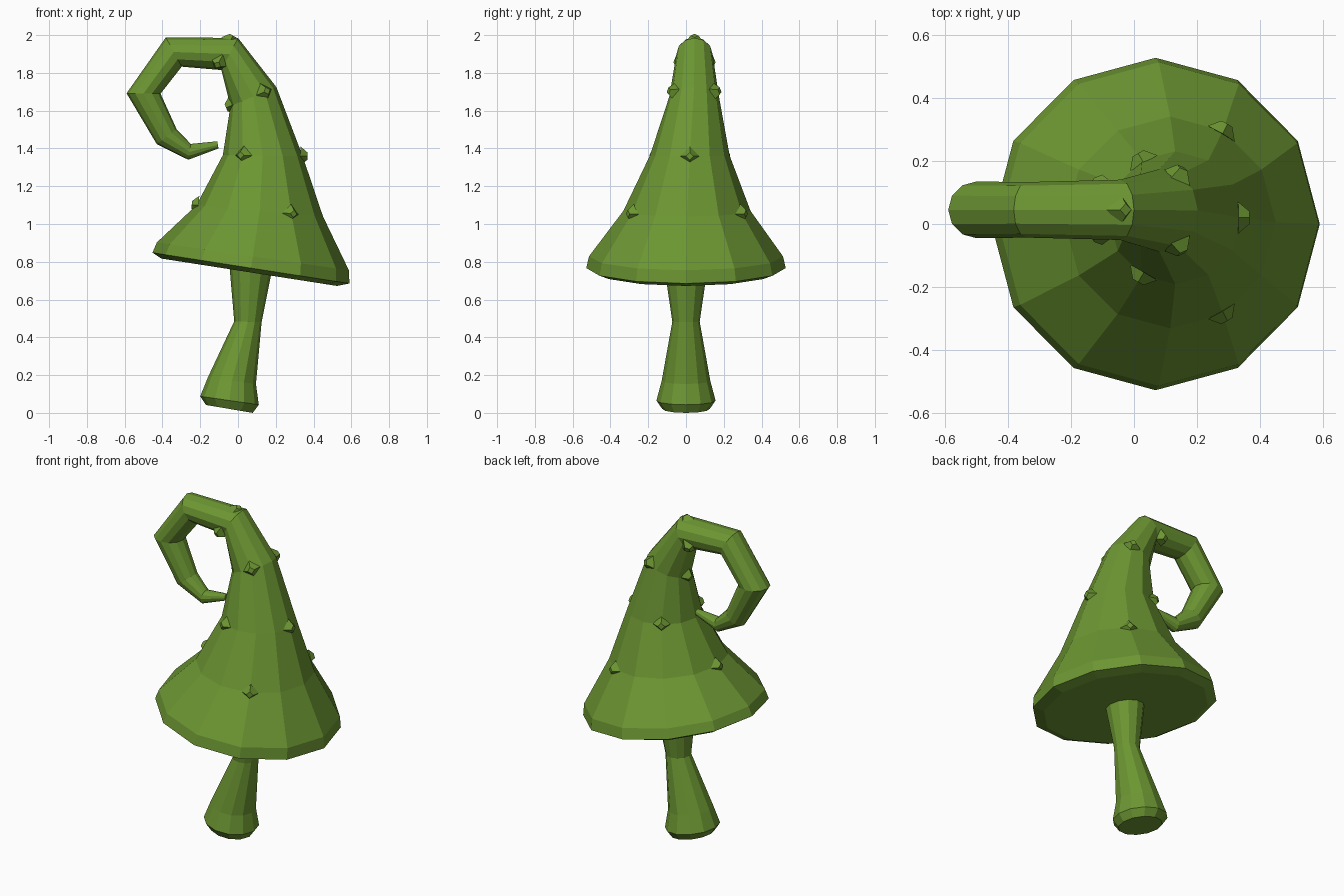
import bpy, bmesh, math
from mathutils import Vector, Matrix

if "Cube" in bpy.data.objects:
    bpy.data.objects.remove(bpy.data.objects["Cube"])

SIDES = 12
green = bpy.data.materials.new("moss green")
green.diffuse_color = (0.150, 0.305, 0.032, 1)
green.use_nodes = True
green.node_tree.nodes["Principled BSDF"].inputs["Base Color"].default_value = green.diffuse_color


def finish(bm, name):
    bmesh.ops.recalc_face_normals(bm, faces=bm.faces)
    me = bpy.data.meshes.new(name)
    bm.to_mesh(me)
    bm.free()
    me.materials.append(green)
    ob = bpy.data.objects.new(name, me)
    bpy.context.collection.objects.link(ob)
    return ob


def frame(ring):
    """Ring given by its two side points in the xz plane and its y centre."""
    x0, z0, x1, z1, y = ring
    centre = Vector(((x0 + x1) / 2, y, (z0 + z1) / 2))
    half = Vector(((x1 - x0) / 2, 0, (z1 - z0) / 2))
    return centre, half, Vector((0, half.length, 0))


def loft(name, rings):
    bm = bmesh.new()
    loops = []
    for r in rings:
        c, a, b = frame(r)
        loops.append([bm.verts.new(c + a * math.cos(t) + b * math.sin(t))
                      for t in (2 * math.pi * i / SIDES for i in range(SIDES))])
    for lo, hi in zip(loops, loops[1:]):
        for i in range(SIDES):
            j = (i + 1) % SIDES
            bm.faces.new((lo[i], lo[j], hi[j], hi[i]))
    bm.faces.new(loops[0])
    bm.faces.new(loops[-1])
    return finish(bm, name)


# Stem: flared foot, narrow neck, top tucked just into the cap
loft("stem", [
    (-0.17, 0.042, 0.078, 0.0, 0),
    (-0.20, 0.088, 0.11, 0.043, 0),
    (-0.16, 0.187, 0.095, 0.153, 0),
    (-0.02, 0.485, 0.125, 0.480, 0),
    (-0.045, 0.775, 0.177, 0.740, 0),
])

# Cap: wide tilted brim rising into a curled tip
ring_low = (-0.22, 1.10, 0.45, 1.04, 0.005)
ring_mid = (-0.08, 1.365, 0.342, 1.36, 0.02)
ring_high = (-0.04, 1.625, 0.203, 1.725, 0.043)
loft("curled_cap", [
    (-0.405, 0.817, 0.525, 0.672, 0),
    (-0.453, 0.848, 0.590, 0.685, 0),
    (-0.430, 0.902, 0.587, 0.755, 0),
    ring_low, ring_mid, ring_high,
    (-0.088, 1.815, 0.0, 1.985, 0.045),
    (-0.298, 1.833, -0.382, 1.988, 0.045),
    (-0.410, 1.690, -0.590, 1.692, 0.045),
    (-0.325, 1.502, -0.430, 1.423, 0.045),
    (-0.250, 1.424, -0.263, 1.340, 0.045),
    (-0.110, 1.438, -0.103, 1.400, 0.045),
])

# Warts: small square studs around the cap, alternating from ring to ring
warts = bmesh.new()
ring_tip = (-0.125, 1.812, -0.038, 1.975, 0.045)
for ring, angles in ((ring_low, (60, 180, 300)), (ring_mid, (0, 120, 240)),
                     (ring_high, (60, 180, 300)), (ring_tip, (0, 120, 240))):
    c, a, b = frame(ring)
    for deg in angles:
        t = math.radians(deg)
        out = a * math.cos(t) + b * math.sin(t)
        n = out.normalized()
        up = a.cross(b).normalized()
        side = n.cross(up)
        m = Matrix((up, side, n)).transposed().to_4x4()
        m.translation = c + out + n * 0.007
        bmesh.ops.create_cone(warts, cap_ends=True, segments=4, radius1=0.05,
                              radius2=0.02, depth=0.036, matrix=m)
finish(warts, "cap_warts")
